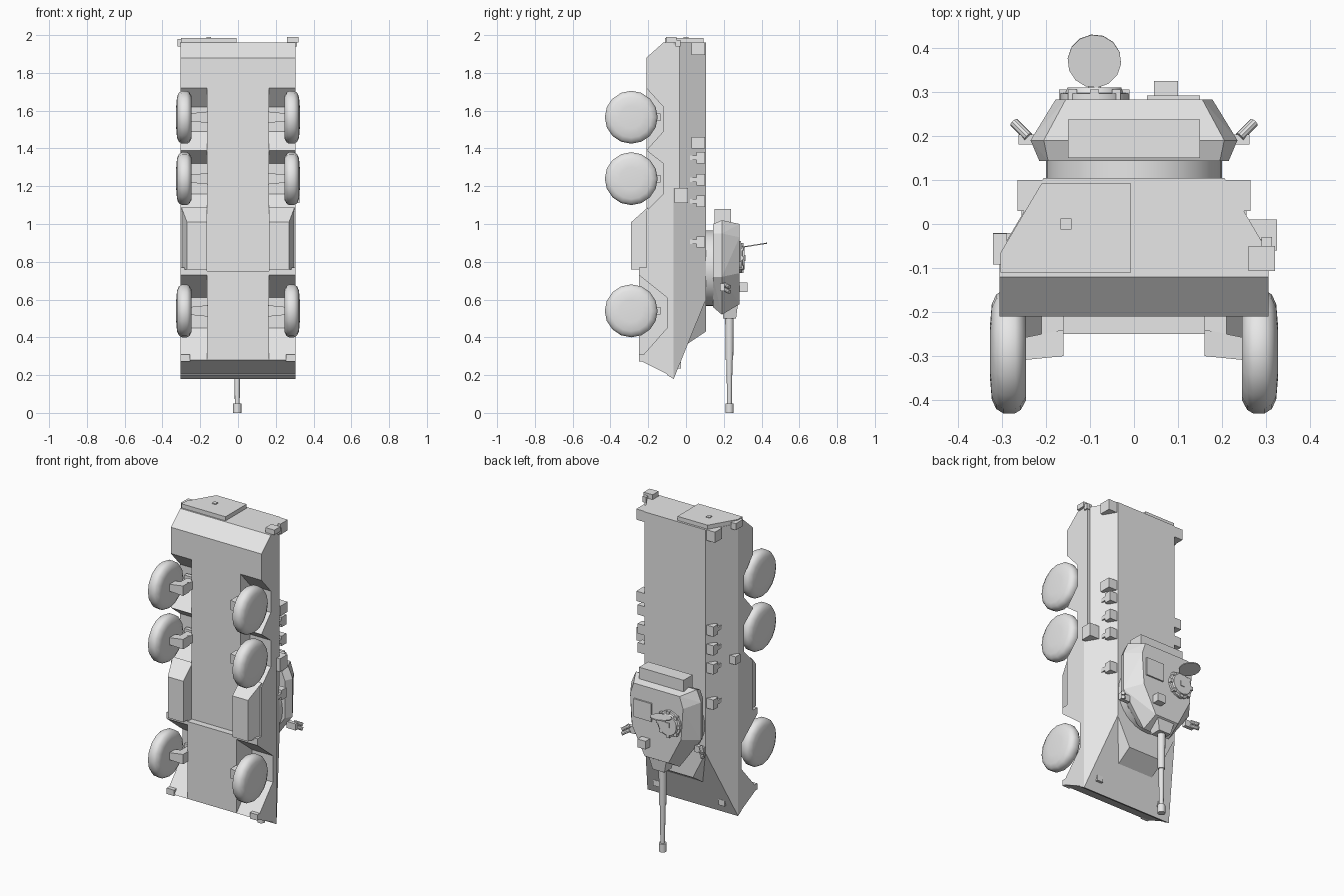
import bpy, bmesh, math
from mathutils import Vector

if "Cube" in bpy.data.objects:
    bpy.data.objects.remove(bpy.data.objects["Cube"])

paint = bpy.data.materials.new("plain_grey")
paint.diffuse_color = (0.8, 0.8, 0.8, 1)
paint.use_nodes = True
paint.node_tree.nodes["Principled BSDF"].inputs["Base Color"].default_value = paint.diffuse_color


def finish(name, bm, smooth=False):
    bmesh.ops.recalc_face_normals(bm, faces=bm.faces)
    me = bpy.data.meshes.new(name)
    bm.to_mesh(me)
    bm.free()
    me.materials.append(paint)
    ob = bpy.data.objects.new(name, me)
    bpy.context.collection.objects.link(ob)
    if smooth:
        bpy.context.view_layer.objects.active = ob
        ob.select_set(True)
        bpy.ops.object.shade_smooth_by_angle(angle=math.radians(35))
        ob.select_set(False)
    return ob


def solid(name, pts):
    """Convex solid around the points."""
    bm = bmesh.new()
    for p in pts:
        bm.verts.new(p)
    bmesh.ops.convex_hull(bm, input=bm.verts)
    bmesh.ops.dissolve_limit(bm, angle_limit=0.01, verts=bm.verts, edges=bm.edges)
    return finish(name, bm)


def box(name, x, y, z):
    return solid(name, [(a, b, c) for a in x for b in y for c in z])


def pair_box(name, x, y, z):
    for side, s in (("left", -1), ("right", 1)):
        box(f"{name}_{side}", (s * x[0], s * x[1]), y, z)


def slab(name, x0, x1, profile):
    """Extrude a (y, z) profile from x0 to x1."""
    bm = bmesh.new()
    f = bm.faces.new([bm.verts.new((x0, y, z)) for y, z in profile])
    ext = bmesh.ops.extrude_face_region(bm, geom=[f])
    vs = [v for v in ext["geom"] if isinstance(v, bmesh.types.BMVert)]
    bmesh.ops.translate(bm, vec=(x1 - x0, 0, 0), verts=vs)
    return finish(name, bm)


def lathe(name, origin, axis, profile, n, smooth=True):
    """Turn (distance along axis, radius) points around the axis."""
    axis = Vector(axis).normalized()
    u = axis.orthogonal().normalized()
    w = axis.cross(u)
    bm = bmesh.new()
    rings = []
    for d, r in profile:
        rings.append([bm.verts.new(Vector(origin) + axis * d + r * (
            u * math.cos(2 * math.pi * i / n) + w * math.sin(2 * math.pi * i / n)))
            for i in range(n)])
    for a, b in zip(rings, rings[1:]):
        for i in range(n):
            j = (i + 1) % n
            bm.faces.new((a[i], a[j], b[j], b[i]))
    bm.faces.new(rings[0])
    bm.faces.new(rings[-1])
    return finish(name, bm, smooth)


# Hull: sloped upper body, belly and side skirts with wheel arches
solid("upper_hull", [(s * x, y, z) for s in (-1, 1) for x, y, z in (
    (.305, -.1, .2), (.305, -.065, .18), (.205, .105, .6),
    (.305, -.1, 1.96), (.305, -.065, 1.96), (.205, .105, 1.96))])
slab("belly", -.165, .165, [(-.09, .2), (-.25, .28), (-.25, .75), (-.21, .75),
                            (-.21, 1.88), (-.12, 1.96), (-.09, 1.96)])
skirt = [(-.09, .2), (-.25, .28), (-.1, .45), (-.1, .61), (-.25, .73), (-.25, .77),
         (-.21, .77), (-.21, 1.07), (-.12, 1.16), (-.12, 1.32), (-.21, 1.39),
         (-.12, 1.49), (-.12, 1.62), (-.21, 1.72), (-.21, 1.88), (-.12, 1.96), (-.09, 1.96)]
for s in (-1, 1):
    slab("side_skirt", s * .165, s * .305, skirt)
    # Lower side tanks between the wheels
    solid("side_tank", [(s * x, y, z) for x, y, z in (
        (.165, -.2, .76), (.3, -.2, .76), (.165, -.2, 1.09), (.3, -.2, 1.09),
        (.165, -.29, .76), (.27, -.29, .76), (.165, -.29, 1.01), (.27, -.29, 1.01))])
# Raised deck ahead of the turret
solid("front_deck", [(s * x, y, z) for s in (-1, 1) for x, y, z in (
    (.205, .105, .6), (.12, .105, .43), (.12, 0, .36), (.12, 0, .6))])

# Wheels and suspension arms
tyre = [(0, .085), (.0, .11), (.012, .132), (.025, .14), (.052, .14),
        (.068, .13), (.078, .108), (.082, .06)]
for z in (.54, 1.24, 1.565):
    for s in (-1, 1):
        lathe("wheel", (s * .245, -.29, z), (s, 0, 0), tyre, 16)
        box("suspension_block", (s * .16, s * .21), (-.3, -.19), (z - .025, z + .025))
        solid("suspension_arm", [(s * x, y, z + d) for x, y, d in (
            (.16, -.3, .03), (.16, -.3, -.03), (.16, -.24, .03), (.16, -.24, -.03),
            (.26, -.31, .02), (.26, -.31, -.02), (.26, -.26, .02), (.26, -.26, -.02))])
        box("hub_link", (s * .16, s * .25), (-.16, -.135), (z - .02, z + .02))

# Side fittings
for z in (.905, 1.12, 1.235, 1.35):
    pair_box("step_block", (.2, .255), (.055, .1), (z - .03, z + .03))
    pair_box("step_peg", (.22, .255), (.015, .055), (z - .012, z + .012))
pair_box("rear_side_light", (.2, .265), (.03, .1), (1.895, 1.96))
box("side_locker", (.2, .265), (.03, .1), (1.4, 1.46))
box("side_case_right", (.26, .325), (-.06, .01), (1.11, 1.19))
box("side_case_left", (-.32, -.28), (-.065, -.02), (1.12, 1.17))
box("side_rail", (.28, .305), (-.065, -.035), (1.19, 1.95))

# Rear door, handle and lights
solid("rear_door", [(x, y, z) for z in (1.95, 1.985) for x, y in (
    (-.303, -.11), (-.303, -.065), (-.21, .092), (-.007, .092), (-.007, -.11))])
box("door_handle", (-.167, -.142), (-.012, .012), (1.98, 1.99))
box("rear_light_right", (.26, .32), (-.107, -.05), (1.96, 1.99))
box("rear_light_left", (-.32, -.288), (-.092, -.022), (1.94, 1.98))
box("rear_lamp", (.29, .313), (-.055, -.03), (1.94, 1.975))

# Nose lights and tow brackets
pair_box("headlight", (.2, .24), (-.06, -.027), (.235, .27))
pair_box("tow_bracket", (.255, .305), (-.25, -.21), (.272, .308))

# Turret ring and faceted turret
lathe("turret_ring", (0, .1, .765), (0, 1, 0), [(0, .2), (.045, .2)], 32)
outlines = [(.143, [(.195, 1.0), (.215, .95), (.215, .72), (.09, .56)]),
            (.19, [(.205, 1.02), (.235, .95), (.235, .72), (.09, .52)]),
            (.283, [(.155, 1.0), (.178, .93), (.165, .74), (.08, .575)])]
solid("turret", [(s * x, y, z) for s in (-1, 1) for y, row in outlines for x, z in row])
box("turret_bin", (-.15, .15), (.15, .237), (.99, 1.08))

# Gun
solid("mantlet", [(x * w, y, z) for x in (-1, 1) for w, y, z in (
    (.06, .19, .58), (.06, .275, .58), (.04, .197, .5), (.04, .265, .5))])
lathe("gun_barrel", (-.004, .23, 0), (0, 0, 1),
      [(0, .022), (.05, .022), (.051, .013), (.28, .016), (.281, .02), (.52, .023)], 14)

# Commander hatch with raised lid
hx, hz = -.09, .82
lathe("cupola", (hx, .278, hz), (0, 1, 0), [(0, .078), (.018, .078), (.02, .066), (.032, .062)], 20)
for i in range(8):
    a = i * math.pi / 4
    cx, cz = hx + .07 * math.cos(a), hz + .07 * math.sin(a)
    box("vision_block", (cx - .01, cx + .01), (.28, .305), (cz - .01, cz + .01))
box("hatch_boss", (hx - .015, hx + .015), (.305, .314), (hz - .015, hz + .015))
lathe("hatch_lid", (hx, .37, .889), (0, -.16, 1), [(-.003, .061), (.003, .061)], 14, False)

# Second hatch and periscope
box("flat_hatch", (.03, .15), (.28, .292), (.8, .91))
box("periscope", (.045, .1), (.28, .325), (.64, .69))

# Smoke launchers on both turret cheeks
for s in (-1, 1):
    box("launcher_mount", (s * .2, s * .262), (.18, .203), (.645, .685))
    for dz in (-.012, .014):
        lathe("launcher_tube", (s * .24, .198, .67 + dz), (s * .035, .035, -.02),
              [(0, .011), (.05, .011)], 10)
